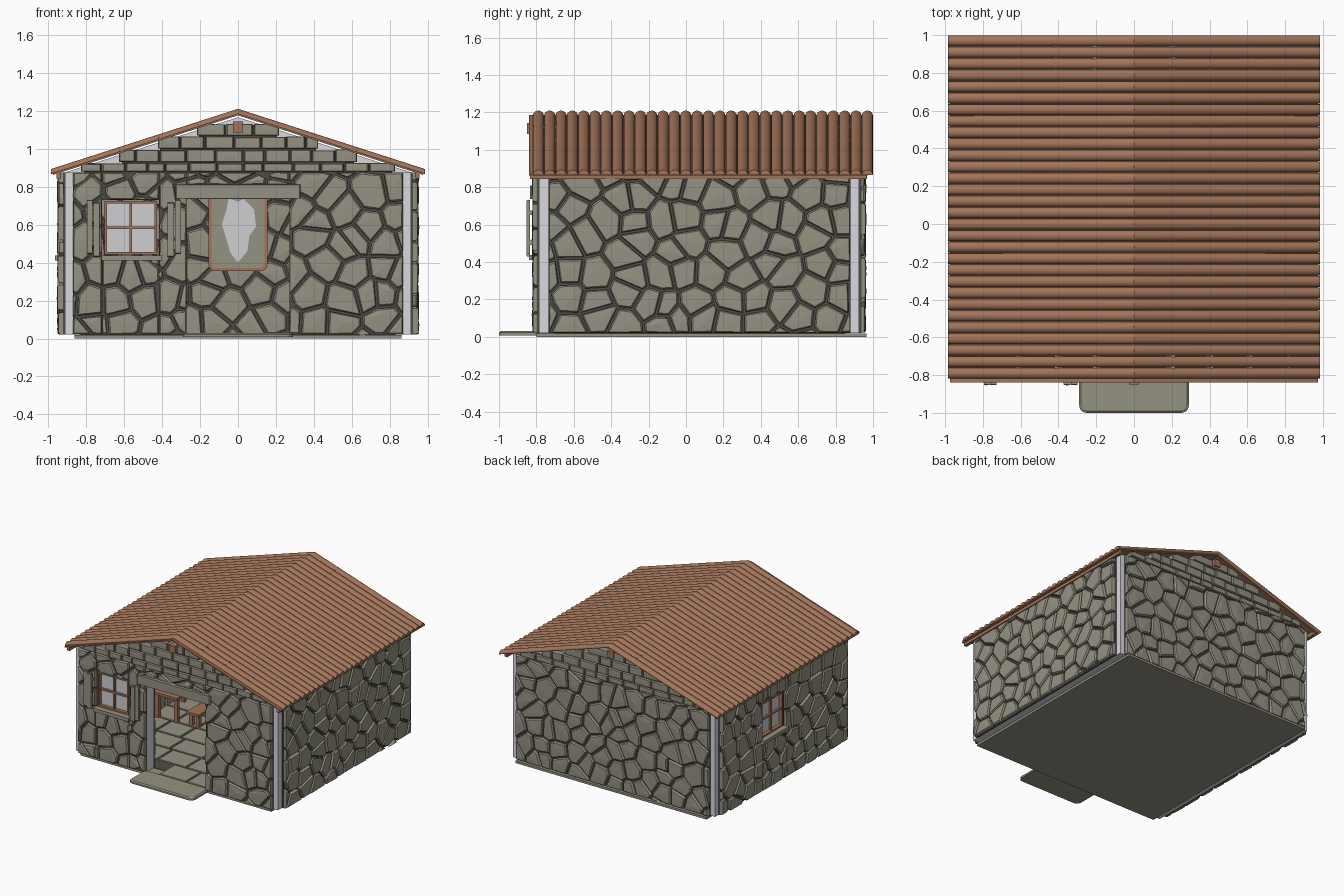
import bpy, bmesh, math, random
from mathutils import Vector

if "Cube" in bpy.data.objects:
    bpy.data.objects.remove(bpy.data.objects["Cube"])

random.seed(7)


def material(name, rgb):
    m = bpy.data.materials.new(name)
    m.diffuse_color = (*rgb, 1)
    m.use_nodes = True
    m.node_tree.nodes["Principled BSDF"].inputs["Base Color"].default_value = m.diffuse_color
    return m


STONE = material("stone", (0.30, 0.285, 0.225))
MORTAR = material("dark mortar", (0.075, 0.072, 0.058))
PLASTER = material("pale plaster", (0.70, 0.70, 0.74))
WOOD = material("brown wood", (0.36, 0.175, 0.10))
GLASS = material("pale glass", (0.62, 0.62, 0.64))

# Placement of (across, up, outward) coordinates on each surface
WORLD = lambda u, v, d: (u, v, d)
FRONT = lambda u, v, d: (u, -0.785 - d, v)
BACK = lambda u, v, d: (u, 0.925 + d, v)
LEFT = lambda u, v, d: (-0.91 - d, u, v)
RIGHT = lambda u, v, d: (0.91 + d, u, v)
FRONT_IN = lambda u, v, d: (u, -0.70 + d, v)
BACK_IN = lambda u, v, d: (u, 0.85 - d, v)
LEFT_IN = lambda u, v, d: (-0.83 + d, u, v)
RIGHT_IN = lambda u, v, d: (0.83 - d, u, v)


def finish(bm, name, mat):
    bmesh.ops.recalc_face_normals(bm, faces=bm.faces[:])
    me = bpy.data.meshes.new(name)
    bm.to_mesh(me)
    bm.free()
    me.materials.append(mat)
    ob = bpy.data.objects.new(name, me)
    bpy.context.collection.objects.link(ob)
    return ob


def loft(bm, rings, tip=None):
    rows = [[bm.verts.new(p) for p in r] for r in rings]
    n = len(rows[0])
    bm.faces.new(rows[0])
    for a, b in zip(rows, rows[1:]):
        for i in range(n):
            bm.faces.new((a[i], a[(i + 1) % n], b[(i + 1) % n], b[i]))
    if tip is None:
        bm.faces.new(rows[-1])
    else:
        t = bm.verts.new(tip)
        for i in range(n):
            bm.faces.new((rows[-1][i], rows[-1][(i + 1) % n], t))


def prism(bm, pts, place, d0, d1):
    loft(bm, [[place(u, v, d) for u, v in pts] for d in (d0, d1)])


def rect(u0, u1, v0, v1):
    return [Vector(p) for p in ((u0, v0), (u1, v0), (u1, v1), (u0, v1))]


def boxes(name, items, place, mat):
    bm = bmesh.new()
    for u0, u1, v0, v1, d0, d1 in items:
        prism(bm, rect(u0, u1, v0, v1), place, d0, d1)
    return finish(bm, name, mat)


def stone(bm, poly, place, d0, d1, edge=0.009, bulge=0.005):
    # Chamfered block with a faceted, slightly raised face
    c = sum(poly, Vector((0, 0))) / len(poly)
    top = [p + (c - p) * min(0.5, edge / max((c - p).length, 1e-4)) for p in poly]
    off = Vector((random.uniform(-.02, .02), random.uniform(-.02, .02)))
    t = c + off * (0.3 if edge < 0.008 else 1)
    loft(bm, [[place(*p, d0) for p in poly], [place(*p, d1 - edge) for p in poly],
              [place(*p, d1) for p in top]], place(*t, d1 + bulge * random.random()))


def clip(poly, p, n):
    out = []
    for a, b in zip(poly, poly[1:] + poly[:1]):
        da, db = (a - p).dot(n), (b - p).dot(n)
        if da <= 0:
            out.append(a)
        if da * db < 0:
            out.append(a + (b - a) * (da / (da - db)))
    return out


def stone_wall(name, rects, place, depth=0.033, size=0.145):
    # Irregular fitted stones over dark joints, cut to each rectangle
    lo, hi = min(r[0] for r in rects), max(r[1] for r in rects)
    seeds = [Vector((lo + (i + (j % 2) * .5 + random.uniform(-.38, .38)) * size,
                     (j + .4 + random.uniform(-.38, .38)) * size))
             for i in range(-1, int((hi - lo) / size) + 2) for j in range(-1, 8)]
    bm = bmesh.new()
    for r in rects:
        for s in seeds:
            poly = rect(r[0] + .002, r[1] - .002, r[2] + .002, r[3] - .002)
            for o in seeds:
                n = o - s
                if 0 < n.length < size * 4 and len(poly) > 2:
                    n.normalize()
                    poly = clip(poly, (s + o) / 2 - n * 0.0065, n)
            if len(poly) > 2:
                area = sum(a.cross(b) for a, b in zip(poly, poly[1:] + poly[:1])) / 2
                if area > 0.0006:
                    stone(bm, poly, place, 0, depth + random.uniform(-.004, .003))
    finish(bm, name + "_stones", STONE)
    boxes(name + "_joints", [(*r, -0.001, 0.012) for r in rects], place, MORTAR)


def around(a, b, z0, z1, h0, h1, v0, v1):
    # Four rectangles around an opening h0..h1, v0..v1
    return [(a, h0, z0, z1), (h1, b, z0, z1), (h0, h1, z0, v0), (h0, h1, v1, z1)]


Z0, Z1 = 0.02, 0.875
FW = (-0.715, -0.415, 0.43, 0.73)   # front window opening
SW = (0.06, 0.36, 0.43, 0.73)       # side window opening

# Plaster wall cores
front_core = around(-0.91, -0.27, Z0, Z1, *FW) + [(0.27, 0.91, Z0, Z1), (-0.27, 0.27, 0.735, Z1)]
boxes("front_wall_core", [(*r, -0.085, 0) for r in front_core], FRONT, PLASTER)
boxes("back_wall_core", [(-0.91, 0.91, Z0, Z1, -0.075, 0)], BACK, PLASTER)
boxes("left_wall_core", [(*r, -0.08, 0) for r in around(-0.70, 0.85, Z0, Z1, *SW)], LEFT, PLASTER)
boxes("right_wall_core", [(-0.70, 0.85, Z0, Z1, -0.08, 0)], RIGHT, PLASTER)

# Stone facing, outside and inside
front_face = around(-0.87, -0.27, Z0, Z1, *FW) + [(0.27, 0.87, Z0, Z1), (-0.27, 0.27, 0.81, Z1)]
stone_wall("front_wall", front_face, FRONT)
stone_wall("back_wall", [(-0.87, 0.87, Z0, Z1)], BACK)
stone_wall("left_wall", around(-0.735, 0.88, Z0, Z1, *SW), LEFT, 0.038)
stone_wall("right_wall", [(-0.735, 0.88, Z0, Z1)], RIGHT, 0.038)
stone_wall("front_inner_wall", around(-0.83, -0.27, Z0, Z1, *FW) + [(0.27, 0.83, Z0, Z1)], FRONT_IN, 0.03)
stone_wall("back_inner_wall", [(-0.83, 0.83, Z0, Z1)], BACK_IN, 0.03)
stone_wall("left_inner_wall", around(-0.70, 0.85, Z0, Z1, *SW), LEFT_IN, 0.03)
stone_wall("right_inner_wall", [(-0.70, 0.85, Z0, Z1)], RIGHT_IN, 0.03)

# Gables: plain triangle with stepped courses of blocks
for name, place in (("front", FRONT), ("back", BACK)):
    bm = bmesh.new()
    prism(bm, [(-0.91, Z1), (0.91, Z1), (0, 1.165)], place, -0.06, -0.01)
    finish(bm, name + "_gable_core", PLASTER)
    bm = bmesh.new()
    for half, z0, z1 in ((0.83, 0.88, 0.925), (0.63, 0.93, 0.995), (0.425, 1.0, 1.065), (0.22, 1.07, 1.132)):
        u = -half
        while u < half - 0.02:
            w = random.uniform(0.09, 0.16)
            e = half if half - u - w < 0.07 else u + w
            stone(bm, rect(u + .003, e - .003, z0, z1 - random.uniform(0, .006)), place,
                  -0.11, random.uniform(.028, .036), 0.006, 0.002)
            u = e
    finish(bm, name + "_gable_blocks", STONE)
    courses = [(-0.81, 0.81, 0.87, 0.922), (-0.61, 0.61, 0.92, 0.99),
               (-0.41, 0.41, 0.99, 1.06), (-0.205, 0.205, 1.06, 1.125)]
    boxes(name + "_gable_joints", [(*c, -0.1, 0.015) for c in courses], place, MORTAR)


# Windows: wooden frame, cross bars, pane and stone sill
def window(name, place, o):
    a, b, c, e = o[0] + .012, o[1] - .012, o[2] + .012, o[3] - .005
    m, k, t = (a + b) / 2, (c + e) / 2, 0.013
    boxes(name + "_frame", [(a, a + t, c, e, -.045, .015), (b - t, b, c, e, -.045, .015),
                            (a, b, c, c + t, -.045, .016), (a, b, e - t, e, -.045, .016),
                            (m - .007, m + .007, c, e, -.03, .005), (a, b, k - .007, k + .007, -.03, .006)],
          place, WOOD)
    boxes(name + "_pane", [(a, b, c, e, -.018, -.012)], place, GLASS)
    boxes(name + "_sill", [(o[0] - .005, o[1] + .015, 0.41, 0.438, -.08, .055)], place, STONE)


window("front_window", FRONT, FW)
window("side_window", LEFT, SW)

# Weathered plank shutters beside the front window
bm = bmesh.new()
for u, w, z0, z1 in ((-.795, .03, .445, .73), (-.762, .034, .43, .715),
                     (-.372, .036, .43, .715), (-.333, .034, .445, .73)):
    stone(bm, rect(u, u + w, z0, z1), FRONT, .048, .068, 0.004, 0.001)
for u in (-.79, -.365):
    for z in (.49, .65):
        prism(bm, rect(u, u + .06, z, z + .025), FRONT, .03, .05)
finish(bm, "shutters", STONE)

# Door lintel
bm = bmesh.new()
stone(bm, rect(-0.33, 0.33, 0.737, 0.81), FRONT, -0.08, 0.048, 0.006, 0.001)
finish(bm, "door_lintel", STONE)


def rounded(u0, u1, v0, v1, r, n=5):
    out = []
    for k, (cu, cv) in enumerate(((u1 - r, v1 - r), (u0 + r, v1 - r), (u0 + r, v0 + r), (u1 - r, v0 + r))):
        for i in range(n + 1):
            a = math.pi / 2 * (k + i / n)
            out.append(Vector((cu + r * math.cos(a), cv + r * math.sin(a))))
    return out


# Floor slab, flagstones and doorstep
boxes("floor_slab", [(-0.86, 0.86, -0.80, 0.965, 0.0, 0.018)], WORLD, STONE)
boxes("floor_joints", [(-0.83, 0.83, -0.70, 0.85, 0.017, 0.021)], WORLD, MORTAR)
bm = bmesh.new()
for j in range(8):
    y, u = -0.78 + j * 0.205, -0.83
    while u < 0.8:
        e = min(0.83, u + random.uniform(0.18, 0.32))
        if j == 0:
            u, e = max(u, -0.27), min(e, 0.27)
        if e - u > 0.03:
            stone(bm, rect(u + .006, e - .006, y + .006, y + .199), WORLD, 0.018, 0.027, 0.005, 0.001)
        u = max(e, u + 0.03) if j else (e if e < 0.27 and e > u else (1 if e >= 0.27 else u + 0.1))
finish(bm, "flagstones", STONE)
bm = bmesh.new()
top = rounded(-0.28, 0.28, -0.99, -0.79, 0.035)
base = rounded(-0.29, 0.29, -1.0, -0.78, 0.04)
loft(bm, [[(*p, z) for p in ring] for ring, z in ((base, 0.008), (base, 0.022), (top, 0.03))])
finish(bm, "doorstep", STONE)

# Roof: rows of half-round tiles on a thin deck
RIDGE, SLOPE, ROWS = 1.182, 0.322, 30
PITCH = 1.82 / ROWS
bm, deck = bmesh.new(), bmesh.new()
for s in (-1, 1):
    for k in range(ROWS):
        yc = -0.82 + (k + 0.5) * PITCH
        arc = [(yc + 0.0295 * math.cos(math.pi * i / 8), 0.0275 * math.sin(math.pi * i / 8)) for i in range(9)]
        loft(bm, [[(s * x, y, RIDGE - SLOPE * x + h) for y, h in arc] for x in (0, 0.985)])
    prism(deck, [(0, RIDGE + .003), (s * 0.975, RIDGE + .003 - SLOPE * 0.975),
                 (s * 0.975, RIDGE - .007 - SLOPE * 0.975), (0, RIDGE - .007)],
          lambda u, v, d: (u, d, v), -0.84, 0.972)
for f in bm.faces:
    f.smooth = len(f.verts) == 4
finish(bm, "roof_tiles", WOOD)
finish(deck, "roof_deck", WOOD)

# Ridge beam and eave beams
boxes("ridge_beam", [(-.026, .026, -.85, .972, 1.085, 1.142)], WORLD, WOOD)
boxes("eave_beams", [(s * .945 - .012, s * .945 + .012, -.835, .968, .843, .872) for s in (-1, 1)], WORLD, WOOD)

# Framed mirror on the inner back wall
for name, pts, d0, d1, mat in (
        ("mirror_frame", rounded(-.155, .155, .355, .83, .035), .02, .05, WOOD),
        ("mirror_backing", rounded(-.14, .14, .37, .815, .028), .04, .053, STONE),
        ("mirror_glass", [(0, .40), (.05, .46), (.06, .54), (.095, .59), (.085, .68), (.03, .735), (0, .72),
                          (-.05, .74), (-.06, .68), (-.085, .60), (-.06, .52), (-.04, .45)], .05, .056, GLASS)):
    bm = bmesh.new()
    prism(bm, pts, BACK_IN, d0, d1)
    finish(bm, name, mat)


# Table and benches
def trestle(name, x, y, w, l, h):
    parts = [(x - w / 2, x + w / 2, y - l / 2, y + l / 2, h - .02, h)]
    for sx in (-1, 1):
        for sy in (-1, 1):
            cx, cy = x + sx * (w / 2 - .025), y + sy * (l / 2 - .035)
            parts.append((cx - .015, cx + .015, cy - .015, cy + .015, .02, h - .018))
    boxes(name, parts, WORLD, WOOD)


trestle("table", -0.66, 0.2, 0.22, 0.40, 0.24)
trestle("bench", -0.43, 0.2, 0.11, 0.34, 0.14)
